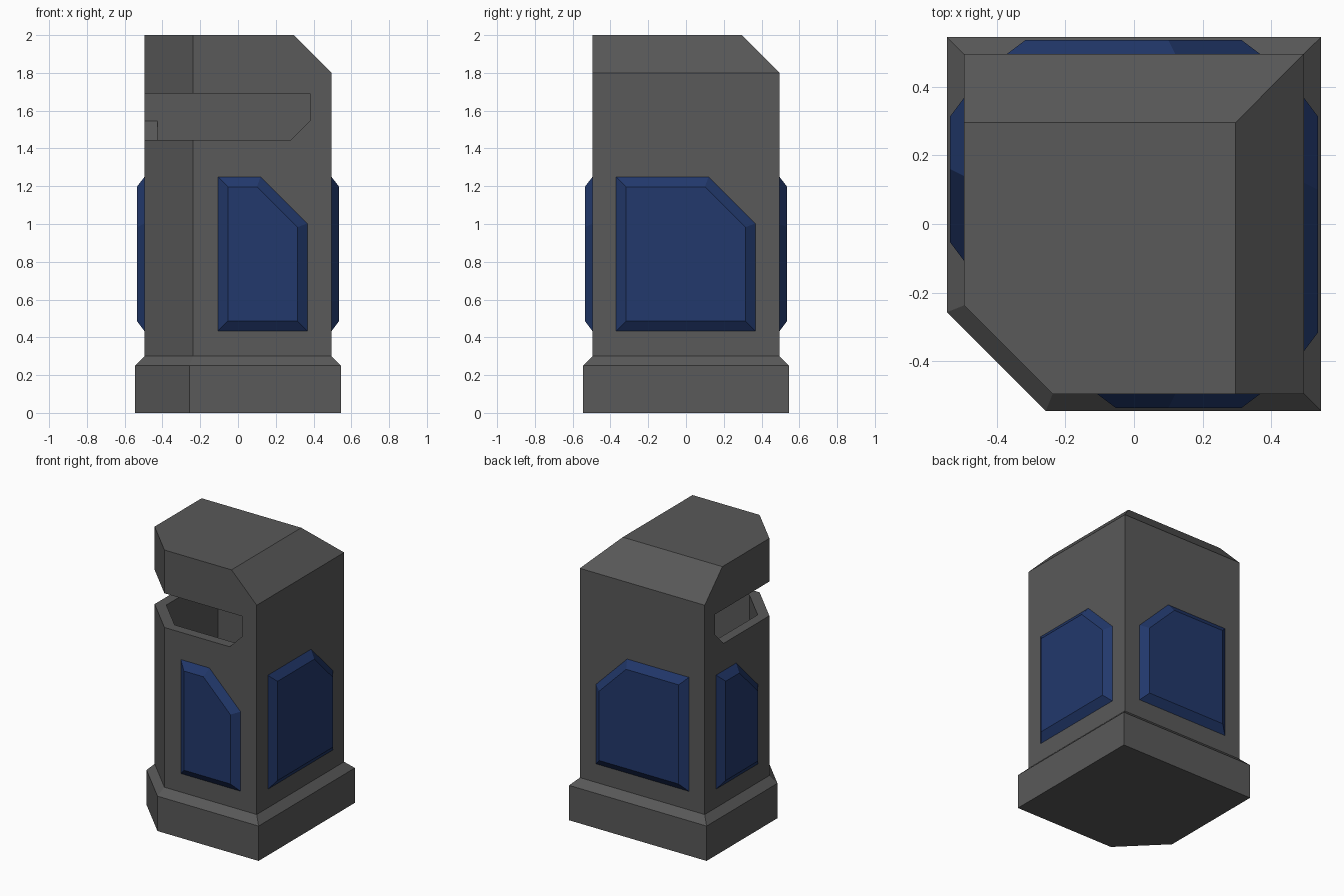
import bpy, bmesh

if "Cube" in bpy.data.objects:
    bpy.data.objects.remove(bpy.data.objects["Cube"])


def material(name, color):
    m = bpy.data.materials.new(name)
    m.diffuse_color = color
    m.use_nodes = True
    m.node_tree.nodes["Principled BSDF"].inputs["Base Color"].default_value = m.diffuse_color
    return m


GREY = material("dark_grey", (0.1, 0.1, 0.1, 1))
BLUE = material("panel_blue", (0.016, 0.04, 0.15, 1))


def finish(bm, name, mat):
    bmesh.ops.recalc_face_normals(bm, faces=bm.faces)
    me = bpy.data.meshes.new(name)
    bm.to_mesh(me)
    bm.free()
    me.materials.append(mat)
    ob = bpy.data.objects.new(name, me)
    bpy.context.collection.objects.link(ob)
    return ob


def loft(rings):
    """Closed solid through a stack of equal-sized point rings."""
    bm = bmesh.new()
    vs = [[bm.verts.new(p) for p in r] for r in rings]
    n = len(rings[0])
    for a, b in zip(vs, vs[1:]):
        for i in range(n):
            j = (i + 1) % n
            bm.faces.new((a[i], a[j], b[j], b[i]))
    bm.faces.new(vs[0])
    bm.faces.new(vs[-1])
    return bm


def footprint(low, high, cut, z):
    """Square with its front left corner cut off."""
    return [(low, cut, z), (cut, low, z), (high, low, z), (high, high, z), (low, high, z)]


# Body with flared plinth
bm = loft([footprint(-r, r, c, z) for r, c, z in
           ((0.545, -0.257, 0), (0.545, -0.257, 0.25), (0.495, -0.237, 0.3), (0.495, -0.237, 2))])
# Sloped roof edges on the right and back
for co, no in (((0.495, 0, 1.8), (1, 0, 1)), ((0, 0.495, 1.8), (0, 1, 1))):
    bmesh.ops.bisect_plane(bm, geom=bm.verts[:] + bm.edges[:] + bm.faces[:],
                           plane_co=co, plane_no=no, clear_outer=True)
    bmesh.ops.holes_fill(bm, edges=[e for e in bm.edges if e.is_boundary])
body = finish(bm, "bin_body", GREY)

# Hollow inside and the opening that wraps round the cut corner
slot = [(-0.7, 1.445), (0.28, 1.445), (0.38, 1.545), (0.38, 1.69), (-0.7, 1.69)]
cutters = [
    finish(loft([footprint(-0.425, 0.38, -0.205, z) for z in (0.3, 1.69)]), "hollow_cutter", GREY),
    finish(loft([[(u, d, z) for u, z in slot] for d in (-0.7, 0)]), "front_slot_cutter", GREY),
    finish(loft([[(d, u, z) for u, z in slot] for d in (-0.7, 0)]), "left_slot_cutter", GREY),
]
for c in cutters:
    mod = body.modifiers.new(c.name, 'BOOLEAN')
    mod.operation = 'DIFFERENCE'
    mod.solver = 'EXACT'
    mod.object = c
    c.hide_render = True
    c.hide_viewport = True


# Raised blue panels with bevelled rims and one cut corner
def panel(name, u0, place, flip=False):
    u1 = 0.367

    def outline(i, cut, z):
        pts = [(u0 + i, 0.433 + i), (u1 - i, 0.433 + i), (u1 - i, z), (cut, 1.25 - i), (u0 + i, 1.25 - i)]
        return [((u0 + u1 - u) if flip else u, v) for u, v in pts]

    rings = [(outline(0, 0.12, 1.003), 0.48), (outline(0, 0.12, 1.003), 0.495),
             (outline(0.053, 0.1, 0.983), 0.535)]
    finish(loft([[place(u, v, d) for u, v in pts] for pts, d in rings]), name, BLUE)


panel("front_panel", -0.107, lambda u, v, d: (u, -d, v))
panel("left_panel", -0.107, lambda u, v, d: (-d, u, v), flip=True)
panel("right_panel", -0.37, lambda u, v, d: (d, u, v))
panel("back_panel", -0.37, lambda u, v, d: (u, d, v))
